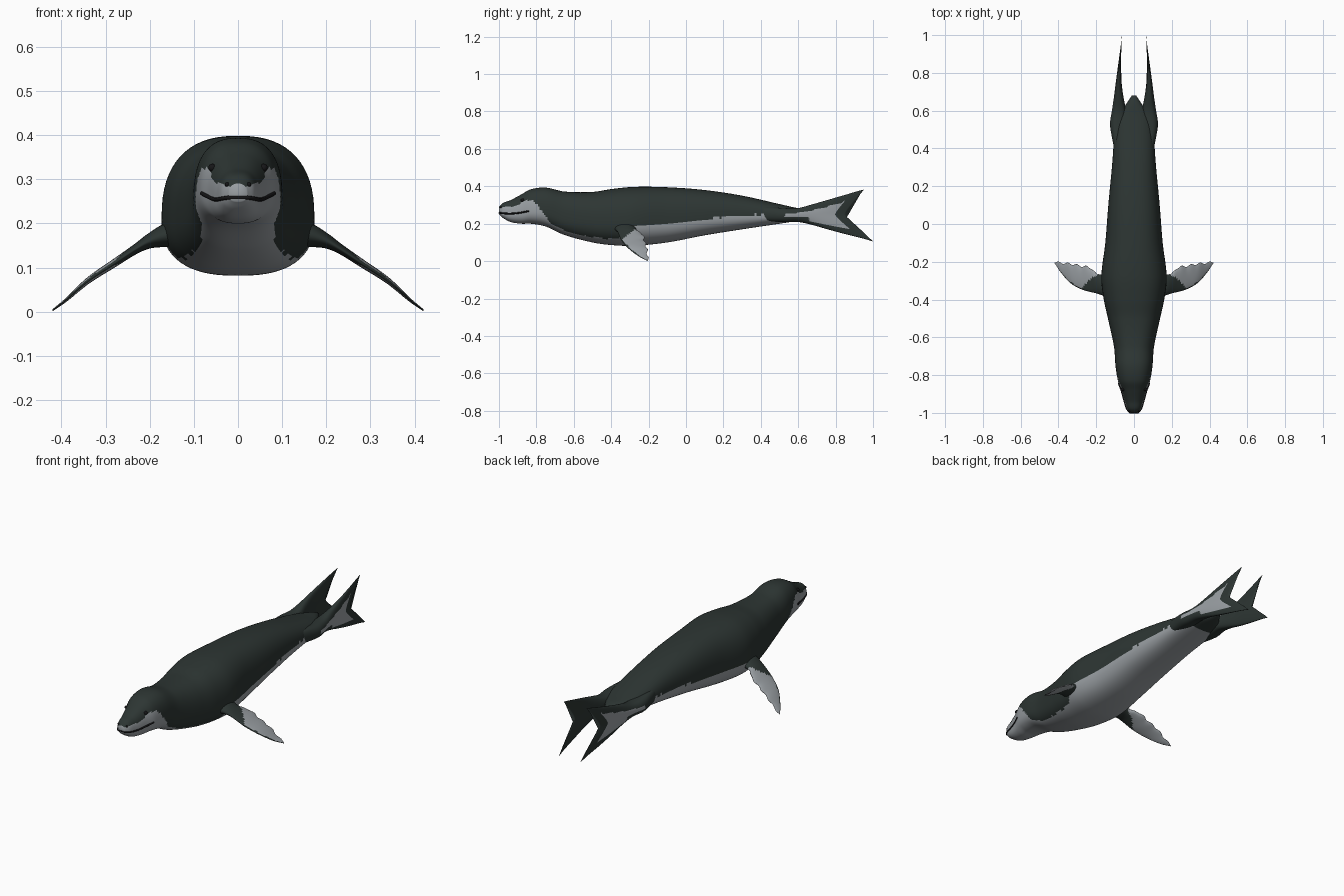
import bpy, bmesh, math
from mathutils import Vector

cube = bpy.data.objects.get("Cube")
if cube:
    bpy.data.objects.remove(cube, do_unlink=True)


def material(name, rgb):
    m = bpy.data.materials.new(name)
    m.use_nodes = True
    m.diffuse_color = (*rgb, 1)
    bsdf = m.node_tree.nodes["Principled BSDF"]
    bsdf.inputs["Base Color"].default_value = (*rgb, 1)
    bsdf.inputs["Roughness"].default_value = 0.6
    return m


DARK = material("dark slate fur", (0.026, 0.036, 0.033))
LIGHT = material("pale grey fur", (0.32, 0.345, 0.365))
BLACK = material("black", (0.008, 0.008, 0.009))


def sample(table, t, col=1):
    """Smooth interpolation of one column of a table keyed by its first column."""
    if t <= table[0][0]:
        return table[0][col]
    if t >= table[-1][0]:
        return table[-1][col]
    k = next(i for i in range(len(table) - 1) if table[i + 1][0] >= t)

    def slope(i):
        a, b = table[max(i - 1, 0)], table[min(i + 1, len(table) - 1)]
        return (b[col] - a[col]) / (b[0] - a[0])
    h = table[k + 1][0] - table[k][0]
    s = (t - table[k][0]) / h
    e = s * s * (3 - 2 * s)
    return (table[k][col] * (1 - e) + table[k + 1][col] * e
            + h * s * (1 - s) * ((1 - s) * slope(k) - s * slope(k + 1)))


def loft(name, rings, is_light, mirror=False):
    """Skin closed rings; is_light(centre, ring, index) picks the pale colour."""
    bm = bmesh.new()
    vs = [[bm.verts.new(p) for p in ring] for ring in rings]
    n = len(rings[0])
    for i in range(len(vs) - 1):
        for j in range(n):
            k = (j + 1) % n
            f = bm.faces.new((vs[i][j], vs[i][k], vs[i + 1][k], vs[i + 1][j]))
            f.material_index = int(is_light(f.calc_center_median(), i, j))
    for i, row in ((0, vs[0]), (-1, vs[-1])):
        f = bm.faces.new(row)
        f.material_index = int(is_light(f.calc_center_median(), i, 0))
    bmesh.ops.recalc_face_normals(bm, faces=bm.faces)
    for f in bm.faces:
        f.smooth = True
    me = bpy.data.meshes.new(name)
    bm.to_mesh(me)
    bm.free()
    me.materials.append(DARK)
    me.materials.append(LIGHT)
    ob = bpy.data.objects.new(name, me)
    bpy.context.collection.objects.link(ob)
    if mirror:
        ob.modifiers.new("Mirror", "MIRROR")
    return ob


def spow(v, p=0.8):
    return math.copysign(abs(v) ** p, v)


# Body stations: y, top, bottom, half width
BODY = [(-1, .29, .25, .02), (-.98, .31, .232, .037), (-.94, .325, .21, .05),
        (-.88, .357, .2, .067), (-.83, .384, .2, .085), (-.75, .393, .185, .098),
        (-.65, .372, .14, .106), (-.5, .37, .1, .138), (-.4, .385, .086, .16),
        (-.28, .397, .082, .173), (-.1, .395, .1, .152), (.1, .38, .138, .136),
        (.3, .35, .17, .117), (.5, .305, .2, .1), (.58, .287, .213, .08),
        (.64, .276, .225, .038), (.68, .262, .24, .012)]
# Height of the border between pale belly and dark back along y
BORDER = [(-1, .285), (-.9, .3), (-.85, .325), (-.81, .315), (-.77, .27), (-.73, .21),
          (-.62, .155), (-.5, .13), (-.36, .125), (-.3, .18), (-.2, .19), (0, .21),
          (.2, .235), (.4, .25), (.54, .25), (.57, 0)]
LOW_MID = 0.4


def section(y):
    top, bot, w = (sample(BODY, y, c) for c in (1, 2, 3))
    return top, bot, w, bot + LOW_MID * (top - bot)


def body_ring(y, n=64):
    top, bot, w, mid = section(y)
    pts = []
    for j in range(n):
        a = math.tau * j / n
        s = spow(math.sin(a))
        pts.append((w * spow(math.cos(a)), y, mid + s * (top - mid if s > 0 else mid - bot)))
    return pts


def on_skin(y, z):
    """Point on the +x side of the body at the given y and height."""
    top, bot, w, mid = section(y)
    r = (z - mid) / (top - mid if z > mid else mid - bot)
    s = min(abs(r), 1) ** 1.25
    return Vector((w * (1 - s * s) ** 0.4, y, z))


STEPS = 170
loft("body", [body_ring(-1 + 1.68 * (i / STEPS) ** 1.25) for i in range(STEPS + 1)],
     lambda c, i, j: c.z < sample(BORDER, c.y) + 0.002 * math.sin(c.y * 90))

# Fore flippers: x, leading y, trailing y, height, half thickness
FORE = [(.1, -.4, -.25, .175, .03), (.16, -.38, -.265, .172, .026),
        (.2, -.367, -.262, .16, .016), (.23, -.36, -.232, .143, .011),
        (.28, -.345, -.222, .11, .009), (.34, -.31, -.21, .07, .007),
        (.39, -.253, -.205, .026, .004), (.42, -.207, -.2, .003, .002)]


def fore_ring(x, n=28):
    lead, trail, z, th = (sample(FORE, x, c) for c in (1, 2, 3, 4))
    if x > 0.2:
        trail += 0.005 * math.sin(x * 130)
    ring = []
    for j in range(n):
        a = math.tau * j / n
        ring.append((x + 0.3 * th * math.sin(a),
                     (lead + trail) / 2 + (trail - lead) / 2 * math.cos(a),
                     max(0, z + th * math.sin(a))))
    return ring


def fore_light(c, i, j):
    lead, trail = sample(FORE, c.x, 1), sample(FORE, c.x, 2)
    front = (trail - c.y) / (trail - lead)
    return c.x > 0.185 + 0.1 * front and front < 0.93


loft("fore_flippers", [fore_ring(.1 + .32 * i / 48) for i in range(49)], fore_light, True)

# Hind flippers: y, upper edge, lower edge, outer x, inner x
HIND = [(.38, .29, .22, .1, .06), (.46, .288, .212, .117, .05), (.53, .283, .208, .127, .04),
        (.6, .284, .209, .117, .042), (.67, .302, .195, .107, .055),
        (.75, .325, .172, .098, .064), (.85, .354, .145, .087, .064),
        (.95, .382, .12, .074, .062), (1, .385, .105, .067, .061)]
H_START, H_STEPS, H_N = 0.38, 60, 48


def hind_ring(i):
    u = i / H_STEPS
    ring = []
    for j in range(H_N):
        a = math.tau * j / H_N
        v = math.sin(a)
        end = 0.852 + (0.1 if v > 0 else 0.148) * abs(v) ** 1.4
        y = H_START + u * (end - H_START)
        up, lo, out, inn = (sample(HIND, y, c) for c in (1, 2, 3, 4))
        thick = (out - inn) / 2 * (1 - 0.75 * u ** 8)
        ring.append(((out + inn) / 2 + thick * spow(math.cos(a), 0.7), y,
                     (up + lo) / 2 + v * (up - lo) / 2))
    return ring


def hind_light(c, i, j):
    a = math.tau * (j + 0.5) / H_N
    v, u = math.sin(a), i / H_STEPS
    low = -0.3 if c.y < 0.66 else -0.75
    high = 0.3 + 1.4 * (c.y - 0.58) if c.y < 0.85 else 0.7
    return math.cos(a) > 0 and c.y > 0.53 and low < v < high and 0 < u < 0.88


loft("hind_flippers", [hind_ring(i) for i in range(H_STEPS + 1)], hind_light, True)


# Mouth line wrapped around the muzzle
def tube(name, pts, radius):
    cu = bpy.data.curves.new(name, "CURVE")
    cu.dimensions = "3D"
    cu.bevel_depth = radius
    cu.bevel_resolution = 2
    cu.use_fill_caps = True
    sp = cu.splines.new("POLY")
    sp.points.add(len(pts) - 1)
    for p, co in zip(sp.points, pts):
        p.co = (*co, 1)
    cu.materials.append(BLACK)
    ob = bpy.data.objects.new(name, cu)
    bpy.context.collection.objects.link(ob)


side = []
for i in range(25):
    t = i / 24
    side.append(on_skin(-.84 - .158 * t, .268 - .014 * math.sin(t * 2.4)))
tube("mouth", side + [Vector((-p.x, p.y, p.z)) for p in reversed(side)], 0.0045)


# Eyes and nostrils
def ball(name, centre, radius):
    for tag, sx in (("left", 1), ("right", -1)):
        bpy.ops.mesh.primitive_uv_sphere_add(segments=16, ring_count=10, radius=radius,
                                             location=(sx * centre.x, centre.y, centre.z))
        ob = bpy.context.object
        ob.name = tag + "_" + name
        ob.data.materials.append(BLACK)
        bpy.ops.object.shade_smooth()


ball("eye", on_skin(-.875, .326), 0.009)
ball("nostril", on_skin(-.99, .288), 0.005)
